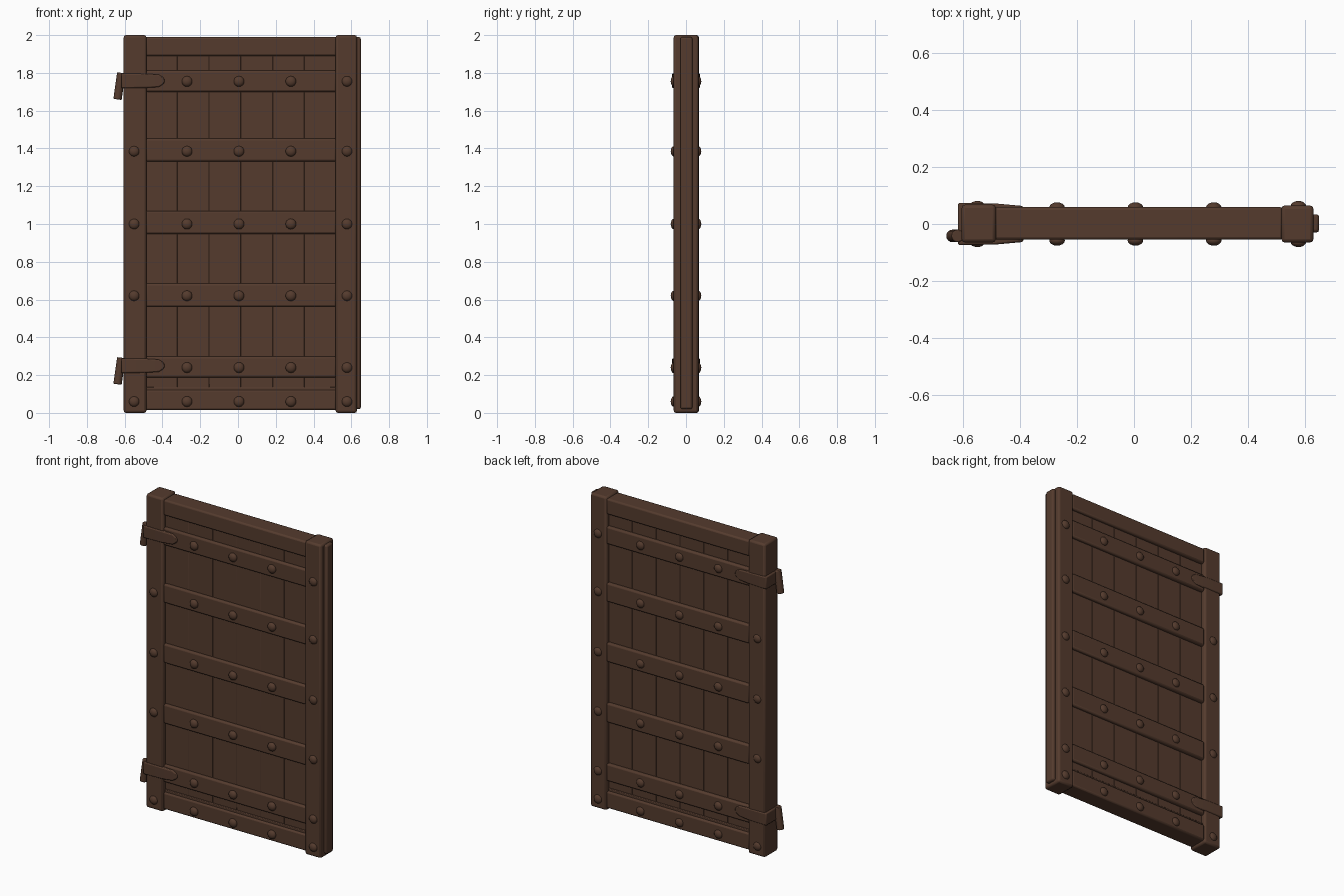
import bpy, bmesh, math
from mathutils import Matrix, Vector

cube = bpy.data.objects.get("Cube")
if cube:
    bpy.data.objects.remove(cube, do_unlink=True)

wood = bpy.data.materials.new("dark brown wood")
wood.use_nodes = True
COLOUR = (0.090, 0.044, 0.027, 1)
wood.diffuse_color = COLOUR
wood.node_tree.nodes["Principled BSDF"].inputs["Base Color"].default_value = COLOUR


def finish(name, bm, bevel=0.0):
    """Turn a bmesh into a bevelled, smooth-shaded object."""
    bmesh.ops.recalc_face_normals(bm, faces=bm.faces)
    mesh = bpy.data.meshes.new(name)
    bm.to_mesh(mesh)
    bm.free()
    mesh.materials.append(wood)
    obj = bpy.data.objects.new(name, mesh)
    bpy.context.collection.objects.link(obj)
    if bevel:
        mod = obj.modifiers.new("soft edges", 'BEVEL')
        mod.width = bevel
        mod.segments = 2
        mod.limit_method = 'ANGLE'
    bpy.ops.object.select_all(action='DESELECT')
    obj.select_set(True)
    bpy.context.view_layer.objects.active = obj
    bpy.ops.object.shade_smooth_by_angle(angle=math.radians(35))
    return obj


def box(name, xs, ys, zs, bevel=0.008):
    bm = bmesh.new()
    low, high = Vector((xs[0], ys[0], zs[0])), Vector((xs[1], ys[1], zs[1]))
    matrix = Matrix.Translation((low + high) / 2) @ Matrix.Diagonal((*(high - low), 1))
    bmesh.ops.create_cube(bm, size=1, matrix=matrix)
    return finish(name, bm, bevel)


# Upright side posts and the closing tongue
box("hinge_post", (-0.605, -0.485), (-0.065, 0.068), (0, 2), 0.012)
box("latch_post", (0.517, 0.63), (-0.065, 0.065), (0, 2), 0.012)
box("closing_tongue", (0.60, 0.65), (-0.03, 0.034), (0.02, 1.99), 0.01)

# Recessed vertical planks
count, left, right = 6, -0.49, 0.52
width = (right - left) / count
for i in range(count):
    x = left + i * width
    box(f"plank_{i + 1}", (x, x + width), (-0.036, 0.039), (0.04, 1.97), 0.002)

# Cross rails, with thin mouldings beside the outer ones
rails = [(0.015, 0.122), (0.188, 0.298), (0.562, 0.685), (0.948, 1.07),
         (1.332, 1.452), (1.70, 1.812), (1.89, 1.99)]
for i, span in enumerate(rails):
    box(f"cross_rail_{i + 1}", (-0.49, 0.522), (-0.055, 0.06), span, 0.01)
box("lower_moulding", (-0.49, 0.52), (-0.043, 0.046), (0.11, 0.138), 0.004)


def rivet(name, x, z, side, surface):
    """Domed stud on the front (-1) or back (1)."""
    bm = bmesh.new()
    bmesh.ops.create_uvsphere(bm, u_segments=14, v_segments=8, radius=1)
    bmesh.ops.transform(bm, verts=bm.verts,
                        matrix=Matrix.Translation((x, side * surface, z))
                        @ Matrix.Diagonal((0.028, 0.018, 0.028, 1))
                        @ Matrix.Rotation(math.pi / 2, 4, 'X'))
    finish(name, bm)


# Studs on both faces; straps replace the hinge post studs on two rows
rows = [0.06, 0.24, 0.62, 1.0, 1.385, 1.755]
strap_heights = [0.25, 1.758]
for side, face in ((-1, "front"), (1, "back")):
    for i, z in enumerate(rows):
        for j, x in enumerate((-0.27, 0.005, 0.28)):
            rivet(f"{face}_rail_stud_{i + 1}_{j + 1}", x, z, side, 0.058)
        rivet(f"{face}_latch_post_stud_{i + 1}", 0.577, z, side, 0.063)
        if i not in (1, 5):
            rivet(f"{face}_hinge_post_stud_{i + 1}", -0.55, z, side, 0.063)

# Hinge straps wrapping the post, tapering to a rounded tip
profile = [(-0.618, 0.039, 0.074), (-0.485, 0.037, 0.072), (-0.42, 0.033, 0.066),
           (-0.398, 0.02, 0.064), (-0.388, 0.006, 0.062)]
for z, label in zip(strap_heights, ("lower", "upper")):
    bm = bmesh.new()
    rings = [[bm.verts.new((x, sy * depth, z + sz * half))
              for sy, sz in ((-1, -1), (1, -1), (1, 1), (-1, 1))]
             for x, half, depth in profile]
    for a, b in zip(rings, rings[1:]):
        for k in range(4):
            n = (k + 1) % 4
            bm.faces.new((a[k], a[n], b[n], b[k]))
    bm.faces.new(rings[0])
    bm.faces.new(rings[-1])
    finish(f"{label}_hinge_strap", bm, 0.006)

    # Slightly tilted hanging pin
    bm = bmesh.new()
    bmesh.ops.create_cone(bm, cap_ends=True, segments=16, radius1=0.022, radius2=0.022,
                          depth=0.142, matrix=Matrix.Translation((-0.628, -0.042, z - 0.028))
                          @ Matrix.Rotation(math.radians(8), 4, 'Y'))
    finish(f"{label}_hinge_pin", bm, 0.004)
